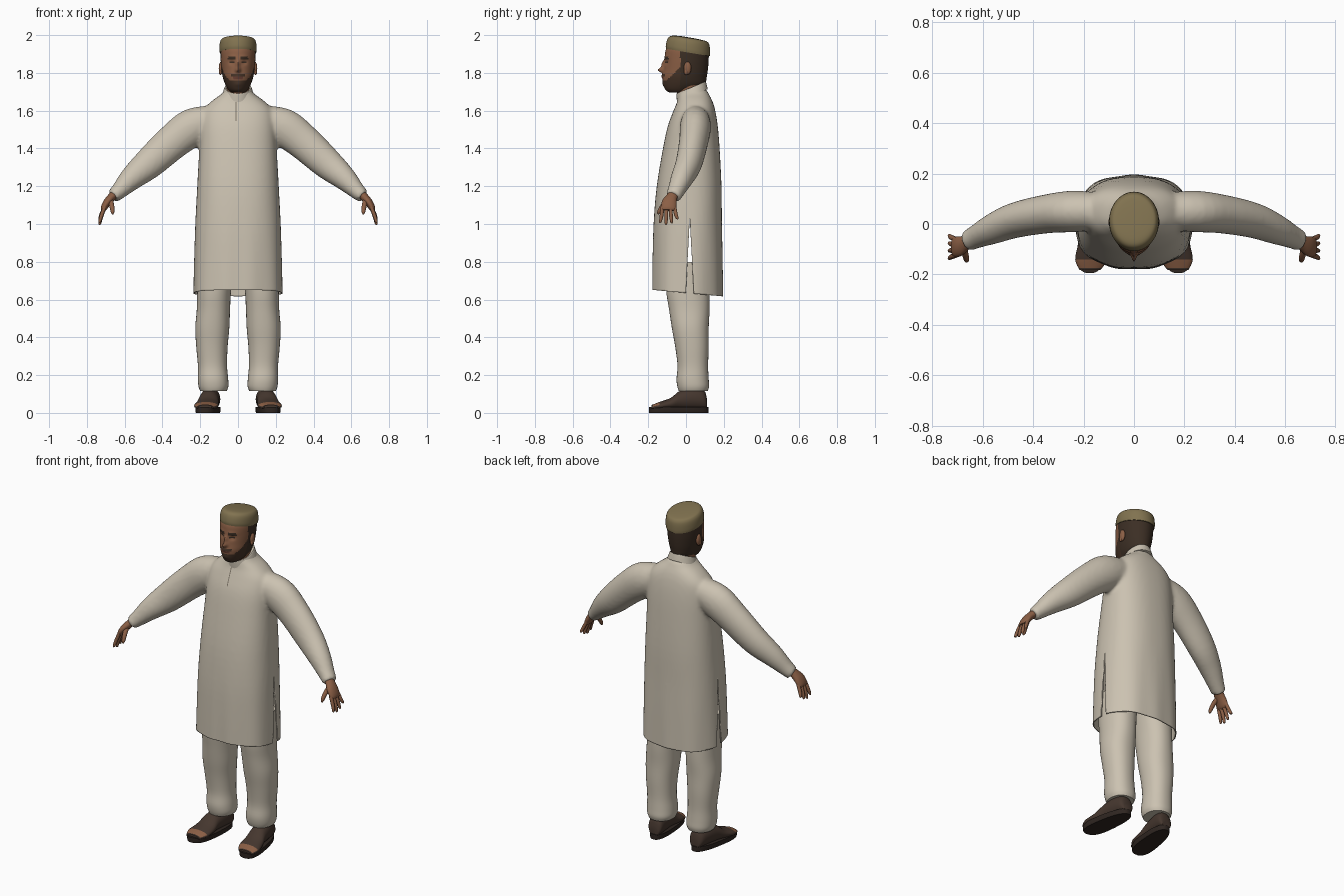
import bpy, bmesh
from math import pi, sin, cos, atan2, exp, copysign, radians
from mathutils import Vector, Matrix

if "Cube" in bpy.data.objects:
    bpy.data.objects.remove(bpy.data.objects["Cube"])


def material(name, r, g, b):
    m = bpy.data.materials.new(name)
    m.use_nodes = True
    m.diffuse_color = (r, g, b, 1)
    node = m.node_tree.nodes["Principled BSDF"]
    node.inputs["Base Color"].default_value = (r, g, b, 1)
    node.inputs["Roughness"].default_value = 0.8
    return m


cloth = material("cream cloth", .60, .54, .44)
seam = material("seam shadow", .20, .17, .13)
olive = material("olive cap", .22, .17, .08)
skin = material("brown skin", .26, .115, .06)
hair = material("dark hair", .045, .028, .018)
beard = material("beard brown", .06, .033, .02)
lips = material("lips", .17, .06, .04)
leather = material("sandal leather", .06, .038, .028)
rubber = material("sole rubber", .028, .019, .015)


def refine(rows, k=4):
    """Smoothly interpolate rows of numbers."""
    out = []
    for i in range(len(rows) - 1):
        a, b = rows[max(i - 1, 0)], rows[i]
        c, d = rows[i + 1], rows[min(i + 2, len(rows) - 1)]
        for j in range(k):
            t = j / k
            out.append([q + .5 * t * (r - p + t * (2*p - 5*q + 4*r - s + t * (3*(q - r) + s - p)))
                        for p, q, r, s in zip(a, b, c, d)])
    return out + [list(rows[-1])]


def oval(z, front, back, rx, cx=0, n=48, p=2, tilt=0):
    """Horizontal rounded ring between a front and a back y."""
    cy, ry, ring = (front + back) / 2, (back - front) / 2, []
    for i in range(n):
        c, s = cos(2 * pi * i / n), sin(2 * pi * i / n)
        dy = ry * copysign(abs(s) ** (2 / p), s)
        ring.append(Vector((cx + rx * copysign(abs(c) ** (2 / p), c), cy + dy, z + tilt * dy)))
    return ring


def across(rows, n=20):
    """Rings square to a path of (x, y, z, radius, radius along y)."""
    rings, pts = [], [Vector(r[:3]) for r in rows]
    for i, r in enumerate(rows):
        t = (pts[min(i + 1, len(pts) - 1)] - pts[max(i - 1, 0)]).normalized()
        s = (Vector((0, 1, 0)) - t * t.y).normalized()
        u = t.cross(s)
        rings.append([pts[i] + u * r[3] * cos(2*pi*k/n) + s * r[4] * sin(2*pi*k/n) for k in range(n)])
    return rings


def loft(bm, rings):
    vs = [[bm.verts.new(p) for p in ring] for ring in rings]
    n = len(vs[0])
    for a, b in zip(vs, vs[1:]):
        for i in range(n):
            bm.faces.new((a[i], a[(i + 1) % n], b[(i + 1) % n], b[i]))
    bm.faces.new(vs[0][::-1])
    bm.faces.new(vs[-1])


def ball(bm, at, size):
    m = Matrix.Translation(at) @ Matrix.Diagonal((*size, 1))
    bmesh.ops.create_uvsphere(bm, u_segments=16, v_segments=10, radius=1, matrix=m)


def finish(name, bm, mats, mirror=False, rule=None, angle=50):
    bmesh.ops.recalc_face_normals(bm, faces=bm.faces)
    if rule:
        for f in bm.faces:
            f.material_index = rule(f.calc_center_median(), f.normal)
    me = bpy.data.meshes.new(name)
    bm.to_mesh(me)
    bm.free()
    ob = bpy.data.objects.new(name, me)
    bpy.context.collection.objects.link(ob)
    for m in mats:
        me.materials.append(m)
    activate(ob)
    bpy.ops.object.shade_smooth_by_angle(angle=radians(angle))
    if mirror:
        ob.modifiers.new("both sides", 'MIRROR')
    return ob


def activate(ob):
    bpy.ops.object.select_all(action='DESELECT')
    ob.select_set(True)
    bpy.context.view_layer.objects.active = ob


# Tunic: torso and sleeves fused into one cloth surface
bm = bmesh.new()
torso = [(.56, -.18, .195, .238), (.8, -.178, .193, .232), (1.0, -.172, .19, .226),
         (1.2, -.155, .188, .216), (1.4, -.122, .178, .205), (1.52, -.096, .168, .2),
         (1.6, -.066, .155, .185), (1.65, -.046, .14, .14), (1.69, -.04, .12, .085),
         (1.71, -.035, .11, .07)]
loft(bm, [oval(*r, p=2.4) for r in refine(torso)])
sleeve = [(.1, .05, 1.56, .07, .07), (.235, .05, 1.515, .1, .082), (.345, .04, 1.435, .094, .077),
          (.47, .015, 1.322, .083, .07), (.56, -.02, 1.245, .065, .06), (.625, -.05, 1.18, .046, .047),
          (.662, -.068, 1.145, .037, .042)]
for side in (1, -1):
    loft(bm, across([(side * r[0], *r[1:]) for r in refine(sleeve)], 28))
tunic = finish("tunic", bm, [cloth, seam])
fuse = tunic.modifiers.new("fuse", 'REMESH')
fuse.mode, fuse.voxel_size = 'VOXEL', .01
relax = tunic.modifiers.new("relax", 'SMOOTH')
relax.factor, relax.iterations = .5, 8
for m in ("fuse", "relax"):
    bpy.ops.object.modifier_apply(modifier=m)

# Hem, side slits, soft folds and neck opening
bm = bmesh.new()
bm.from_mesh(tunic.data)


def cut(point, normal, keep=lambda c: True, clear=False):
    faces = [f for f in bm.faces if keep(f.calc_center_median())]
    geom = faces + list({e for f in faces for e in f.edges}) + list({v for f in faces for v in f.verts})
    bmesh.ops.bisect_plane(bm, geom=geom, plane_co=point, plane_no=normal, clear_inner=clear)


cut((0, 0, .635), (0, .09, 1), clear=True)
slit_top, slit_y = 1.03, .02
for y in (-.002, .042):
    edge = Vector((0, slit_y - y, slit_top - .62))
    cut((0, slit_y, slit_top), edge.cross(Vector((1, 0, 0))), lambda c: c.z < slit_top + .02)


def in_slit(c):
    return c.z < slit_top and abs(c.y - slit_y) < .022 * (slit_top - c.z) / (slit_top - .62)


bmesh.ops.delete(bm, geom=[f for f in bm.faces if in_slit(f.calc_center_median())], context='FACES')
for x in (-.014, -.009):
    cut((x, 0, 0), (1, 0, 0), lambda c: c.y < 0 and 1.55 < c.z < 1.68 and abs(c.x) < .05)
for f in bm.faces:
    c = f.calc_center_median()
    f.material_index = int(c.y < 0 and 1.55 < c.z < 1.68 and -.014 < c.x < -.009)
    f.smooth = True
for v in bm.verts:
    if v.co.z < 1.1:
        k = 1 + .022 * (1.1 - v.co.z) * sin(9 * atan2(v.co.y, v.co.x))
        v.co.x *= k
        v.co.y *= k
bm.to_mesh(tunic.data)
bm.free()
if len(tunic.data.materials) == 0:
    for m in (cloth, seam):
        tunic.data.materials.append(m)
thick = tunic.modifiers.new("thickness", 'SOLIDIFY')
thick.thickness = .006

# Standing collar
bm = bmesh.new()
collar = [(1.68, -.048, .115, .084), (1.71, -.05, .108, .075), (1.722, -.05, .104, .07), (1.72, -.045, .098, .064)]
loft(bm, [oval(*r, tilt=.42) for r in refine(collar, 3)])
finish("collar", bm, [cloth])

# Trousers
bm = bmesh.new()
leg = [(.8, -.11, .12, .1, .112), (.65, -.105, .125, .09, .126), (.55, -.09, .125, .088, .13),
       (.45, -.075, .12, .09, .136), (.35, -.057, .12, .083, .138), (.25, -.045, .117, .077, .135),
       (.18, -.05, .12, .08, .132), (.14, -.046, .122, .079, .13), (.115, -.038, .115, .07, .13)]
loft(bm, [oval(*r, p=2.2) for r in refine(leg)])
finish("trousers", bm, [cloth], mirror=True)


# Sandals, turned slightly outwards
def foot_x(y):
    return .156 - .13 * (y + .04)


bm = bmesh.new()
upper = [(.112, .028, .07), (.095, .044, .12), (.04, .05, .135), (-.03, .052, .118),
         (-.08, .06, .08), (-.14, .064, .058), (-.182, .042, .042)]
rings = []
for y, w, top in refine(upper):
    mid, h = (top + .015) / 2, (top - .015) / 2
    rings.append([Vector((foot_x(y) + w * cos(2*pi*i/24), y, mid + h * sin(2*pi*i/24))) for i in range(24)])
loft(bm, rings)
finish("sandal_uppers", bm, [leather, skin], mirror=True,
       rule=lambda c, n: int(-.172 < c.y < -.142 and n.z > .45))
bm = bmesh.new()
loft(bm, [oval(z, -.195, .118, w, p=2.6) for z, w in ((0, .062), (.008, .066), (.03, .066))])
for v in bm.verts:
    v.co.x = foot_x(v.co.y) + v.co.x * (.88 - .8 * v.co.y)
finish("sandal_soles", bm, [rubber], mirror=True, angle=40)

# Hands
bm = bmesh.new()
palm = [(.64, -.06, 1.17, .022, .028), (.668, -.075, 1.143, .022, .03), (.692, -.088, 1.115, .021, .04),
        (.71, -.092, 1.085, .017, .04), (.716, -.093, 1.072, .01, .034)]
loft(bm, across(refine(palm, 3)))
for i, length in enumerate((.068, .078, .07, .05)):
    y = -.124 + .021 * i
    bend = -.012 + .009 * i
    finger = [(.705, y, 1.092, .010, .010), (.724, y + bend * .5, 1.075 - length * .5, .010, .010),
              (.732, y + bend, 1.08 - length, .007, .007), (.732, y + bend, 1.076 - length, .003, .003)]
    loft(bm, across(refine(finger, 3), 10))
thumb = [(.675, -.095, 1.125, .014, .014), (.668, -.125, 1.095, .013, .012),
         (.664, -.143, 1.065, .01, .01), (.664, -.148, 1.052, .004, .004)]
loft(bm, across(refine(thumb, 3), 10))
finish("hands", bm, [skin], mirror=True)

# Neck
bm = bmesh.new()
loft(bm, [oval(*r) for r in refine([(1.65, -.04, .095, .064), (1.71, -.05, .088, .06), (1.78, -.05, .09, .062)])])
finish("neck", bm, [skin])

# Head with sculpted face
bm = bmesh.new()
skull = [(1.695, -.085, .02, .032), (1.71, -.108, .06, .05), (1.74, -.12, .1, .068),
         (1.78, -.124, .11, .081), (1.82, -.118, .116, .087), (1.87, -.113, .12, .092),
         (1.92, -.108, .12, .093), (1.955, -.09, .11, .082)]
loft(bm, [oval(*r, n=96) for r in refine(skull, 6)])
# Bumps: x, z, spread x, spread z, outward amount (nose, bridge, eyes, brows, lips)
bumps = [(0, 1.815, .012, .013, .03), (0, 1.845, .009, .02, .015), (.034, 1.855, .014, .01, -.009),
         (.03, 1.882, .025, .008, .005), (0, 1.782, .02, .009, .007), (0, 1.74, .02, .012, .004)]
for v in bm.verts:
    if v.co.y < -.02:
        x, z = abs(v.co.x), v.co.z
        v.co.y -= sum(d * exp(-((x - a) / s) ** 2 - ((z - b) / t) ** 2) for a, b, s, t, d in bumps)


def head_colour(c, n):
    x, y, z = abs(c.x), c.y, c.z
    if y > -.03:
        return 1
    if y < -.06 and .015 < x < .054 and 1.874 < z < 1.885:
        return 1
    if y < -.06 and .02 < x < .046 and 1.85 < z < 1.859:
        return 1
    if y < -.06 and x < .024 and 1.767 < z < 1.779:
        return 3
    if y < -.06 and x < .036 and 1.779 < z < 1.793:
        return 2
    return 2 if z < 1.758 + max(0, y + .105) * .95 else 0


finish("head", bm, [skin, hair, beard, lips], rule=head_colour)

# Ears
bm = bmesh.new()
ball(bm, (.09, .008, 1.825), (.012, .02, .034))
ball(bm, (.093, .0, 1.805), (.008, .011, .016))
finish("ears", bm, [skin], mirror=True)

# Cap
bm = bmesh.new()
cap = [(1.908, -.106, .127, .097), (1.925, -.107, .128, .099), (1.955, -.1, .126, .097),
       (1.974, -.088, .12, .09), (1.983, -.065, .105, .075), (1.987, -.02, .06, .03)]
loft(bm, [oval(*r, tilt=-.17) for r in refine(cap)])
finish("cap", bm, [olive])
